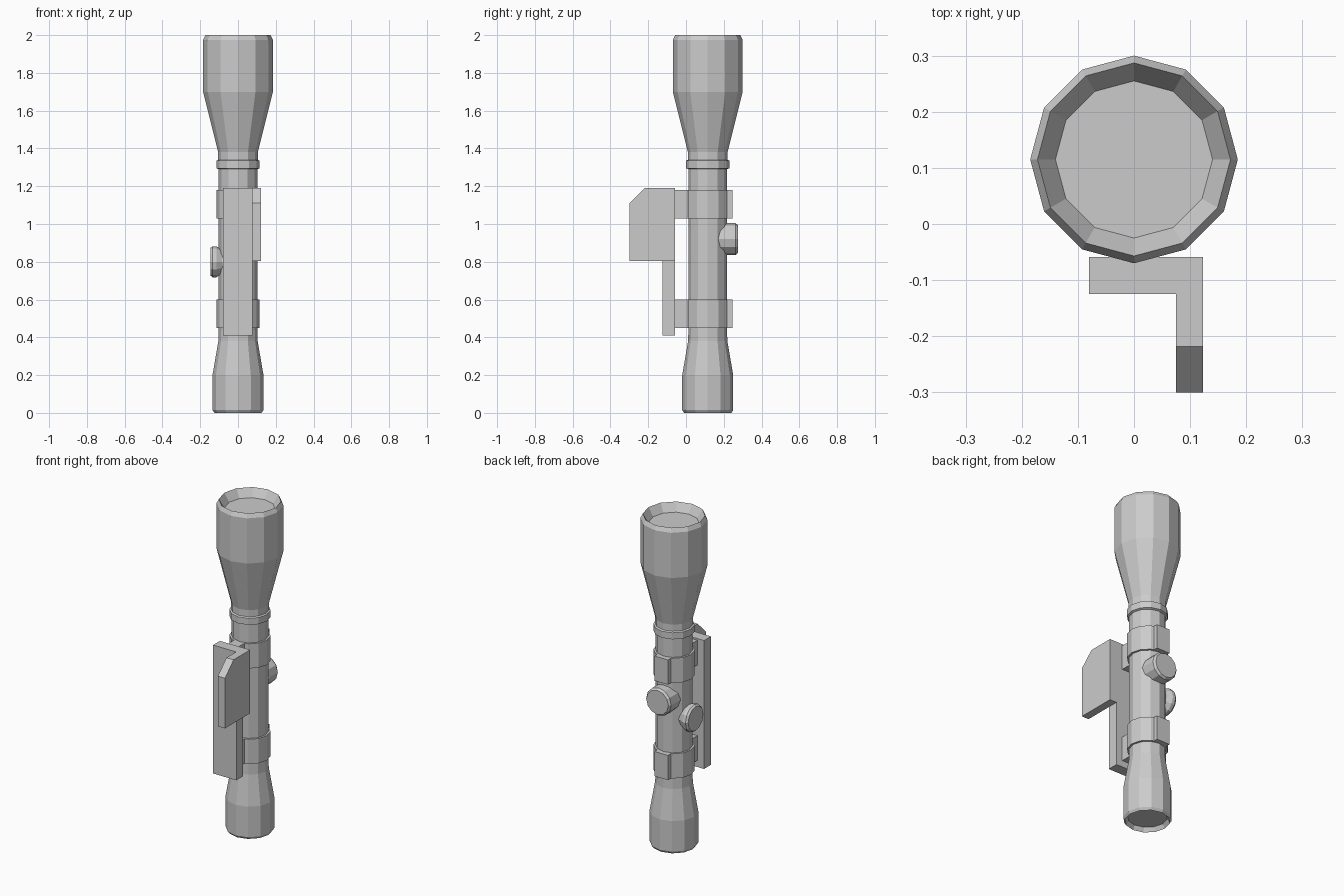
import bpy, bmesh
from math import cos, sin, pi
from mathutils import Matrix, Vector

if "Cube" in bpy.data.objects:
    bpy.data.objects.remove(bpy.data.objects["Cube"])

AXIS_Y = 0.115


def finish(name, bm):
    bmesh.ops.recalc_face_normals(bm, faces=bm.faces[:])
    mesh = bpy.data.meshes.new(name)
    bm.to_mesh(mesh)
    bm.free()
    ob = bpy.data.objects.new(name, mesh)
    bpy.context.collection.objects.link(ob)
    return ob


def lathe(name, profile, matrix, sides=12):
    """Capped faceted solid from (radius, height) pairs along local z."""
    bm = bmesh.new()
    rings = [[bm.verts.new((r * cos(2 * pi * i / sides), r * sin(2 * pi * i / sides), z))
              for i in range(sides)] for r, z in profile]
    for a, b in zip(rings, rings[1:]):
        for i in range(sides):
            j = (i + 1) % sides
            bm.faces.new((a[i], a[j], b[j], b[i]))
    bm.faces.new(rings[0])
    bm.faces.new(rings[-1])
    bm.transform(matrix)
    return finish(name, bm)


def prism(name, points, offset):
    """Extrude a flat polygon along an offset vector."""
    bm = bmesh.new()
    face = bm.faces.new([bm.verts.new(p) for p in points])
    ext = bmesh.ops.extrude_face_region(bm, geom=[face], use_keep_orig=True)
    bmesh.ops.translate(bm, vec=Vector(offset),
                        verts=[g for g in ext["geom"] if isinstance(g, bmesh.types.BMVert)])
    return finish(name, bm)


def box(name, x0, x1, y0, y1, z0, z1):
    return prism(name, [(x0, y0, z0), (x1, y0, z0), (x1, y1, z0), (x0, y1, z0)], (0, 0, z1 - z0))


# Main tube with eyepiece, collar, objective bell and recessed lenses
lathe("scope_tube", [
    (0.11, 0.025), (0.125, 0.0), (0.135, 0.015), (0.135, 0.2), (0.104, 0.38), (0.102, 0.45),
    (0.102, 1.29), (0.114, 1.295), (0.114, 1.335), (0.105, 1.34), (0.105, 1.38),
    (0.185, 1.7), (0.185, 1.975), (0.172, 2.0), (0.14, 1.95),
], Matrix.Translation((0, AXIS_Y, 0)))

# Two clamp rings, each with a foot and a back clamp block
for label, z0, z1 in (("lower", 0.45, 0.60), ("upper", 1.03, 1.18)):
    lathe(label + "_mount_ring", [(0.114, z0), (0.114, z1)], Matrix.Translation((0, AXIS_Y, 0)))
    box(label + "_mount_foot", -0.035, 0.035, -0.065, 0.03, z0, z1)
    box(label + "_clamp_block", -0.05, 0.04, 0.19, 0.245, z0, z1)

# Mounting plate and side fin with clipped corner
box("mount_plate", -0.08, 0.076, -0.125, -0.059, 0.41, 1.19)
fin = [(-0.059, 0.805), (-0.30, 0.805), (-0.30, 1.11), (-0.218, 1.19), (-0.059, 1.19)]
prism("side_fin", [(0.075, y, z) for y, z in fin], (0.048, 0, 0))

# Adjustment knobs, pointing back and left
lathe("back_knob", [(0.084, 0.03), (0.084, 0.147), (0.074, 0.16)],
      Matrix.Translation((0, AXIS_Y, 0.92)) @ Matrix.Rotation(-pi / 2, 4, 'X'))
lathe("left_knob", [(0.062, 0.05), (0.065, 0.085), (0.082, 0.115), (0.082, 0.134), (0.073, 0.146)],
      Matrix.Translation((0, AXIS_Y, 0.80)) @ Matrix.Rotation(-pi / 2, 4, 'Y'))
